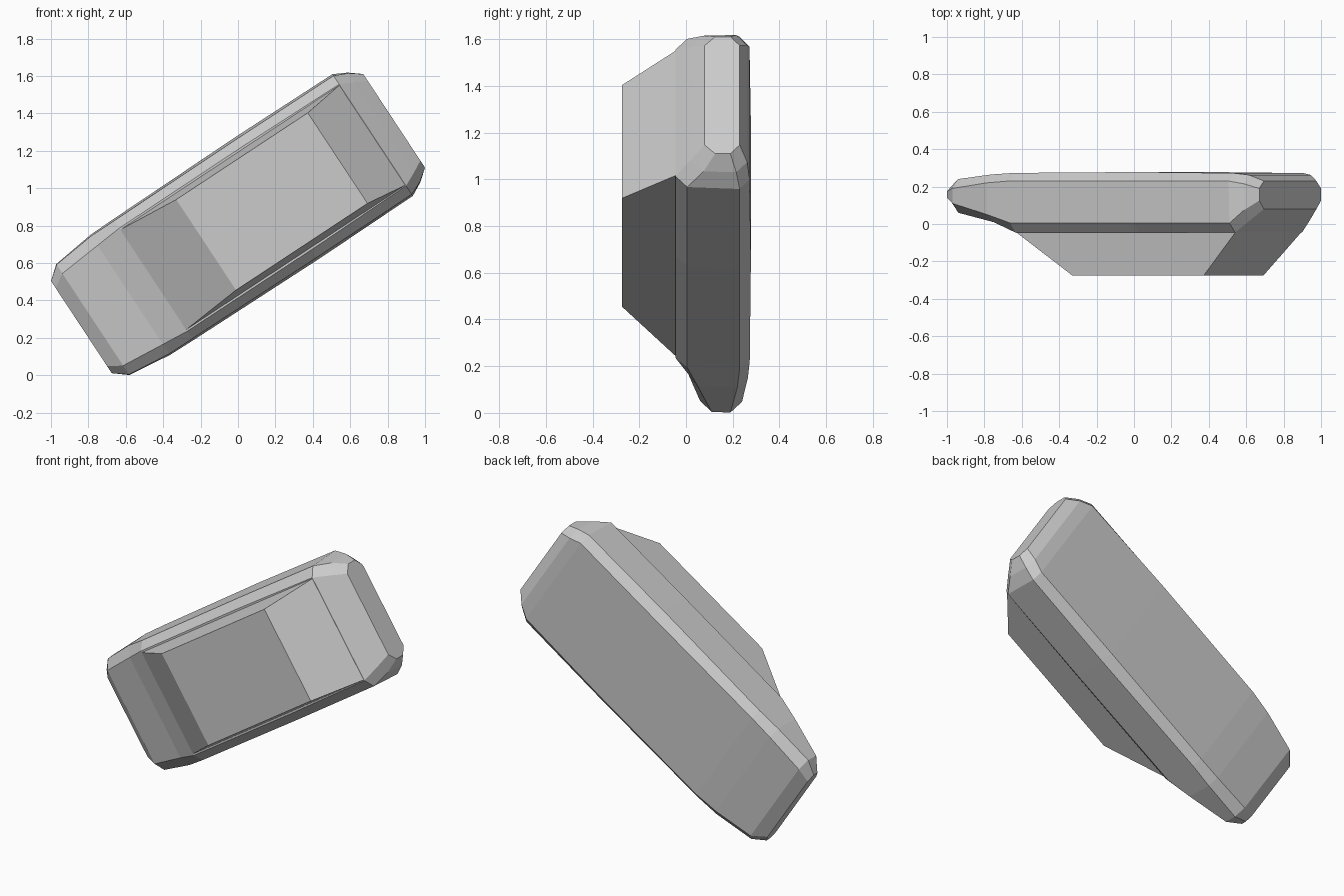
import bpy, bmesh, math

if "Cube" in bpy.data.objects:
    bpy.data.objects.remove(bpy.data.objects["Cube"])

TILT = math.radians(-33.4)
CENTRE = (0, 0, 0.81)


def loft(name, rings, cap_start=True, cap_end=True):
    """Skin a list of closed rings; local x = length, y = depth, z = width."""
    bm = bmesh.new()
    loops = [[bm.verts.new(p) for p in r] for r in rings]
    for a, b in zip(loops, loops[1:]):
        n = len(a)
        for i in range(n):
            j = (i + 1) % n
            bm.faces.new((a[i], a[j], b[j], b[i]))
    if cap_start:
        bm.faces.new(loops[0][::-1])
    if cap_end:
        bm.faces.new(loops[-1])
    bmesh.ops.recalc_face_normals(bm, faces=bm.faces)
    me = bpy.data.meshes.new(name)
    bm.to_mesh(me)
    bm.free()
    ob = bpy.data.objects.new(name, me)
    ob.location = CENTRE
    ob.rotation_euler = (0, TILT, 0)
    bpy.context.collection.objects.link(ob)
    return ob


# Main slab: eight-sided sections along the length, mirrored across the width
# each: length position, then (half width, depth) from front edge to back edge
stations = [
    (-1.003, (.25, .115), (.295, .14), (.295, .175), (.25, .20)),
    (-.930, (.295, .06), (.352, .11), (.355, .19), (.30, .24)),
    (-.690, (.317, .01), (.378, .05), (.385, .22), (.335, .265)),
    (-.543, (.330, -.045), (.378, .005), (.388, .23), (.345, .273)),
    (.250, (.332, -.045), (.382, .005), (.395, .23), (.345, .278)),
    (.862, (.325, -.045), (.380, .005), (.390, .23), (.340, .272)),
    (.935, (.290, .020), (.348, .075), (.352, .215), (.300, .262)),
    (1.000, (.255, .08), (.300, .125), (.300, .19), (.255, .23)),
]
rings = []
for u, *half in stations:
    ring = [(u, y, v) for v, y in half]
    ring += [(u, y, -v) for v, y in reversed(half)]
    rings.append(ring)
loft("body_slab", rings)


# Raised block on the front with sloping ends and sides
def rect(u0, u1, v, y):
    return [(u0, y, v), (u1, y, v), (u1, y, -v), (u0, y, -v)]


loft("raised_block", [rect(-.543, .860, .32, -.045), rect(-.204, .638, .29, -.275)],
     cap_start=False)
